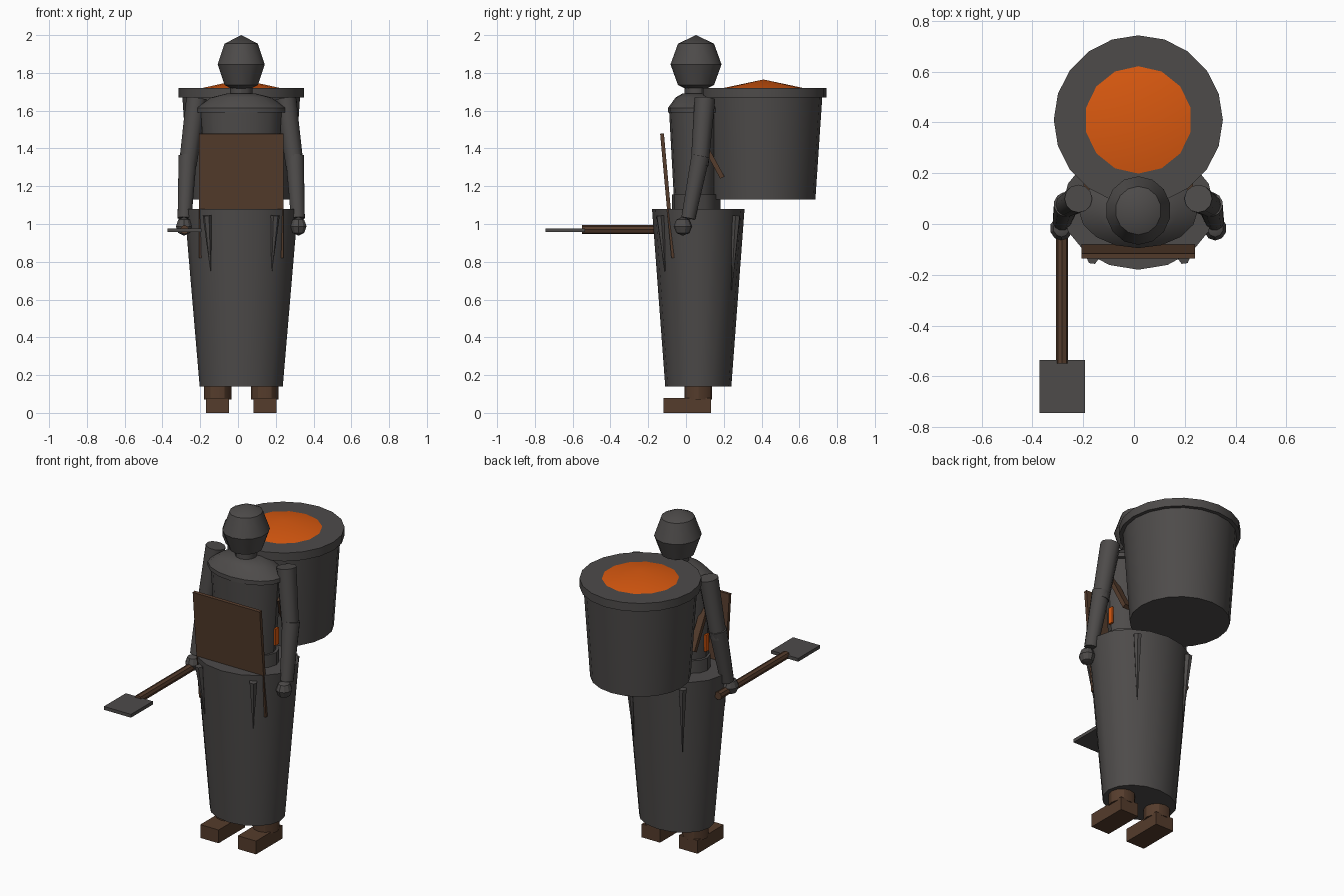
import bpy, bmesh, math
from mathutils import Matrix, Vector

cube = bpy.data.objects.get("Cube")
if cube:
    bpy.data.objects.remove(cube, do_unlink=True)


def material(name, rgb):
    m = bpy.data.materials.new(name)
    m.use_nodes = True
    m.diffuse_color = (*rgb, 1)
    m.node_tree.nodes["Principled BSDF"].inputs["Base Color"].default_value = (*rgb, 1)
    return m


GREY = material("charcoal grey", (0.075, 0.070, 0.068))
BROWN = material("leather brown", (0.090, 0.045, 0.025))
ORANGE = material("ember orange", (0.70, 0.10, 0.005))
CX, CY = 0.017, 0.065   # body axis


def finish(name, bm, mat, smooth=True):
    bmesh.ops.recalc_face_normals(bm, faces=bm.faces)
    me = bpy.data.meshes.new(name)
    bm.to_mesh(me)
    bm.free()
    me.materials.append(mat)
    ob = bpy.data.objects.new(name, me)
    bpy.context.collection.objects.link(ob)
    if smooth:
        bpy.ops.object.select_all(action="DESELECT")
        ob.select_set(True)
        bpy.context.view_layer.objects.active = ob
        bpy.ops.object.shade_smooth_by_angle(angle=math.radians(30))
    return ob


def turned(name, x, y, rings, sides, mat):
    """Stack elliptical rings of (z, x radius, y radius) into a closed solid."""
    bm = bmesh.new()
    loops = []
    for z, rx, ry in rings:
        loop = []
        for i in range(sides):
            a = math.tau * i / sides - math.pi / 2
            loop.append(bm.verts.new((x + rx * math.cos(a), y + ry * math.sin(a), z)))
        loops.append(loop)
    for low, high in zip(loops, loops[1:]):
        for i in range(sides):
            j = (i + 1) % sides
            bm.faces.new((low[i], low[j], high[j], high[i]))
    bm.faces.new(loops[0])
    bm.faces.new(loops[-1])
    return finish(name, bm, mat)


def tube(name, start, end, r1, r2, sides, mat):
    start, end = Vector(start), Vector(end)
    axis = end - start
    turn = axis.to_track_quat("Z", "Y").to_matrix().to_4x4()
    bm = bmesh.new()
    bmesh.ops.create_cone(bm, cap_ends=True, segments=sides, radius1=r1, radius2=r2,
                          depth=axis.length,
                          matrix=Matrix.Translation((start + end) / 2) @ turn)
    return finish(name, bm, mat)


def ball(name, centre, size, sides, rings, mat):
    bm = bmesh.new()
    bmesh.ops.create_uvsphere(bm, u_segments=sides, v_segments=rings, radius=1,
                              matrix=Matrix.Translation(centre) @ Matrix.Diagonal((*size, 1)))
    return finish(name, bm, mat)


def box(name, centre, size, mat, tilt=0):
    bm = bmesh.new()
    bmesh.ops.create_cube(bm, size=1, matrix=Matrix.Translation(centre)
                          @ Matrix.Rotation(tilt, 4, "X") @ Matrix.Diagonal((*size, 1)))
    return finish(name, bm, mat, smooth=False)


# Body, robe and head
turned("skirt", CX, CY, [(0.14, 0.22, 0.175), (1.08, 0.30, 0.245)], 16, GREY)
turned("waist_band", CX, 0.055, [(1.07, 0.20, 0.128), (1.155, 0.20, 0.128)], 16, GREY)
turned("torso", CX, 0.05, [(1.15, 0.185, 0.115), (1.61, 0.215, 0.14)], 16, GREY)
turned("shoulder_cape", CX, 0.055, [(1.59, 0.235, 0.15), (1.615, 0.235, 0.15),
                                    (1.67, 0.16, 0.11), (1.69, 0.08, 0.075)], 16, GREY)
turned("neck", CX, 0.053, [(1.66, 0.06, 0.06), (1.77, 0.06, 0.06)], 12, GREY)
ball("head", (CX, 0.053, 1.845), (0.128, 0.135, 0.155), 14, 4, GREY)

# Parts repeated on both sides
for side, s in (("left", 1), ("right", -1)):
    box(side + "_boot", (CX + s * 0.125, 0.007, 0.04), (0.122, 0.25, 0.08), BROWN)
    turned(side + "_ankle", CX + s * 0.125, CY, [(0.07, 0.073, 0.073), (0.30, 0.073, 0.073)],
           12, BROWN)
    shoulder = (CX + s * 0.236, 0.10, 1.665)
    elbow = (CX + s * 0.283, 0.072, 1.31)
    wrist = (CX + s * 0.300, 0.012, 1.03)
    tube(side + "_upper_arm", shoulder, elbow, 0.055, 0.047, 12, GREY)
    tube(side + "_forearm", (elbow[0], elbow[1] + 0.005, 1.36), wrist, 0.050, 0.038, 12, GREY)
    ball(side + "_hand", (CX + s * 0.303, -0.017, 0.988), (0.045, 0.048, 0.05), 10, 4, GREY)
    box(side + "_strap", (CX + s * 0.195, 0.13, 1.36), (0.04, 0.025, 0.26), BROWN, 0.5)
    box(side + "_ember_patch", (CX + s * 0.197, 0.06, 1.25), (0.012, 0.03, 0.10), ORANGE)
    # tapered folds in the robe
    for end, t, tip in (("front", -1, 0.75), ("back", 1, 0.65)):
        tube(f"{side}_{end}_fold", (CX + s * 0.18, CY + t * 0.20, 1.045),
             (CX + s * 0.162, CY + t * 0.176, tip), 0.024, 0.002, 6, GREY)

# Tilted leather board on the chest
box("chest_board", (CX, -0.097, 1.15), (0.447, 0.02, 0.66), BROWN, math.radians(5.2))

# Ember pot carried on the back
turned("pot", CX, 0.41, [(1.13, 0.275, 0.275), (1.68, 0.312, 0.312)], 20, GREY)
turned("pot_rim", CX, 0.41, [(1.67, 0.333, 0.333), (1.72, 0.333, 0.333)], 20, GREY)
tube("embers", (CX, 0.41, 1.715), (CX, 0.41, 1.765), 0.235, 0.0, 14, ORANGE)

# Shovel in the right hand
tube("shovel_handle", (-0.283, 0.10, 0.97), (-0.283, -0.55, 0.97), 0.024, 0.024, 8, BROWN)
box("shovel_blade", (-0.283, -0.64, 0.967), (0.18, 0.208, 0.02), GREY)
